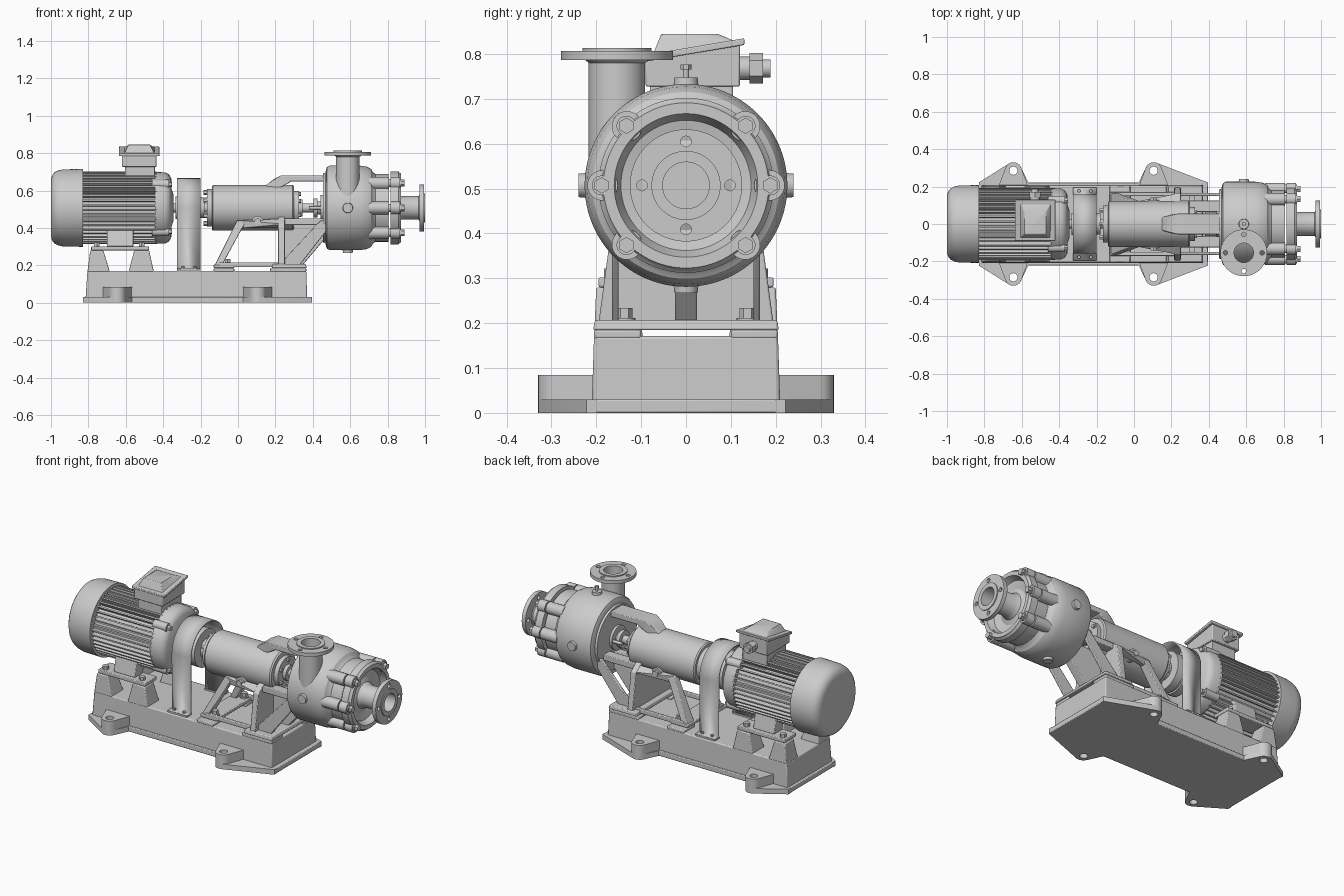
import bpy, bmesh
from math import sin, cos, pi, radians
from mathutils import Vector, Matrix

AX = 0.507  # shaft height
D = {'X': Matrix.Rotation(pi / 2, 4, 'Y'), 'Z': Matrix.Identity(4)}


def new():
    return bmesh.new()


def done(name, bm, bevel=0):
    bmesh.ops.recalc_face_normals(bm, faces=bm.faces)
    me = bpy.data.meshes.new(name)
    bm.to_mesh(me)
    bm.free()
    ob = bpy.data.objects.new(name, me)
    bpy.context.collection.objects.link(ob)
    if bevel:
        m = ob.modifiers.new('bevel', 'BEVEL')
        m.width, m.segments, m.limit_method, m.angle_limit = bevel, 2, 'ANGLE', radians(35)
    return ob


def cyl(bm, p, q, r, n=32, r2=None):
    p, q = Vector(p), Vector(q)
    rot = (q - p).to_track_quat('Z', 'Y').to_matrix().to_4x4()
    bmesh.ops.create_cone(bm, cap_ends=True, segments=n, radius1=r, radius2=r if r2 is None else r2,
                          depth=(q - p).length, matrix=Matrix.Translation((p + q) / 2) @ rot)


def box(bm, x0, x1, y0, y1, z0, z1):
    m = Matrix.Translation(((x0 + x1) / 2, (y0 + y1) / 2, (z0 + z1) / 2))
    bmesh.ops.create_cube(bm, size=1, matrix=m @ Matrix.Diagonal((x1 - x0, y1 - y0, z1 - z0, 1)))


def hull(bm, pts):
    t = bmesh.new()
    for p in pts:
        t.verts.new(p)
    r = bmesh.ops.convex_hull(t, input=t.verts)
    bmesh.ops.delete(t, geom=[v for v in t.verts if not v.link_faces], context='VERTS')
    bmesh.ops.dissolve_limit(t, angle_limit=0.01, verts=t.verts, edges=t.edges)
    me = bpy.data.meshes.new('tmp')
    t.to_mesh(me)
    t.free()
    bm.from_mesh(me)
    bpy.data.meshes.remove(me)


def rect(x0, x1, y0, y1, z):
    return [(x, y, z) for x in (x0, x1) for y in (y0, y1)]


def lathe(bm, prof, axis='X', origin=(0, 0, AX), n=72):
    m = Matrix.Translation(origin) @ D[axis]
    rings = []
    for a, r in prof:
        k = 1 if r == 0 else n
        rings.append([bm.verts.new(m @ Vector((r * cos(2 * pi * i / n), r * sin(2 * pi * i / n), a))) for i in range(k)])
    for A, B in zip(rings, rings[1:]):
        for i in range(n):
            f = [A[i % len(A)], A[(i + 1) % len(A)], B[(i + 1) % len(B)], B[i % len(B)]]
            bm.faces.new(list(dict.fromkeys(f)))


def cut(ob, bm):
    c = done('cutter', bm)
    c.hide_render = True
    m = ob.modifiers.new('holes', 'BOOLEAN')
    m.object, m.operation, m.solver = c, 'DIFFERENCE', 'EXACT'
    bpy.context.view_layer.objects.active = ob
    bpy.ops.object.modifier_apply(modifier=m.name)
    bpy.data.objects.remove(c)


def polar(r, deg, x):
    return Vector((x, r * cos(radians(deg)), AX + r * sin(radians(deg))))


# base plate with four anchor lugs
bm = new()
box(bm, -0.83, 0.395, -0.222, 0.222, 0, 0.03)
done('base_plate', bm, 0.004)
for ex, far, nm in ((-0.645, -0.83, 'motor_end'), (0.105, 0.395, 'pump_end')):
    for s in (-1, 1):
        bm = new()
        arc = [(ex + 0.045 * cos(pi * i / 12), s * (0.285 + 0.045 * sin(pi * i / 12))) for i in range(13)]
        near = ex + (0.09 if far < ex else -0.09)
        hull(bm, [(x, y, z) for x, y in arc + [(near, s * 0.2), (far, s * 0.2), (far, s * 0.222)] for z in (0, 0.03)])
        ear = done('anchor_ear_' + nm, bm)
        bm = new()
        hull(bm, [(x, y, z) for x, y in arc + [(ex - 0.08, s * 0.2), (ex + 0.08, s * 0.2)] for z in (0.005, 0.085)])
        lug = done('anchor_lug_' + nm, bm)
        for o in (ear, lug):
            bm = new()
            cyl(bm, (ex, s * 0.285, -0.1), (ex, s * 0.285, 0.2), 0.022, 24)
            cut(o, bm)

# base body, motor pedestals, pump rails
bm = new()
hull(bm, rect(-0.815, 0.37, -0.21, 0.21, 0.02) + rect(-0.805, 0.365, -0.205, 0.205, 0.171))
done('base_body', bm, 0.006)
bm = new()
for s in (-1, 1):
    for a, b, c, d in ((-0.805, -0.685, -0.79, -0.72), (-0.585, -0.45, -0.555, -0.475)):
        hull(bm, rect(a, b, s * 0.095, s * 0.205, 0.165) + rect(c, d, s * 0.115, s * 0.2, 0.28))
    box(bm, 0.17, 0.365, min(s * 0.1, s * 0.205), max(s * 0.1, s * 0.205), 0.165, 0.185)
    box(bm, -0.13, -0.02, min(s * 0.1, s * 0.205), max(s * 0.1, s * 0.205), 0.165, 0.185)
done('base_pedestals', bm, 0.005)

# motor: fan cover, finned body, end shield
bm = new()
lathe(bm, [(-1, 0), (-1, 0.15), (-0.995, 0.172), (-0.982, 0.19), (-0.962, 0.2), (-0.935, 0.206), (-0.83, 0.208), (-0.83, 0.19), (-0.83, 0)])
done('fan_cover', bm)
bm = new()
lathe(bm, [(-0.84, 0), (-0.84, 0.165), (-0.42, 0.165), (-0.42, 0)])
done('motor_body', bm)
bm = new()
for i in range(44):
    c = Matrix.Translation((-0.635, 0, AX)) @ Matrix.Rotation(2 * pi * (i + 0.5) / 44, 4, 'X') @ Matrix.Translation((0, 0.172, 0))
    bmesh.ops.create_cube(bm, size=1, matrix=c @ Matrix.Diagonal((0.4, 0.044, 0.008, 1)))
done('cooling_fins', bm)
bm = new()
lathe(bm, [(-0.445, 0), (-0.445, 0.192), (-0.39, 0.19), (-0.37, 0.18), (-0.357, 0.16), (-0.355, 0.1), (-0.345, 0.07), (-0.345, 0)])
for a in (45, 135, 225, 315):
    cyl(bm, polar(0.178, a, -0.46), polar(0.178, a, -0.37), 0.025, 20)
    cyl(bm, polar(0.178, a, -0.37), polar(0.178, a, -0.352), 0.014, 6)
done('motor_end_shield', bm)
bm = new()
for s in (-1, 1):
    box(bm, -0.785, -0.475, min(s * .085, s * .195), max(s * .085, s * .195), 0.28, 0.302)
    hull(bm, rect(-0.70, -0.56, s * 0.09, s * 0.17, 0.3) + rect(-0.70, -0.56, s * 0.08, s * 0.15, 0.40))
done('motor_feet', bm, 0.004)
bm = new()
for s in (-1, 1):
    for x in (-0.755, -0.515):
        cyl(bm, (x, s * 0.165, 0.3), (x, s * 0.165, 0.322), 0.018, 6)
done('motor_foot_bolts', bm)

# terminal box with sloped lid and cable gland
bm = new()
box(bm, -0.605, -0.445, -0.08, 0.105, 0.63, 0.74)
hull(bm, rect(-0.62, -0.435, -0.09, 0.12, 0.727) + [(x, y, z) for x in (-0.62, -0.435) for y, z in ((-0.09, 0.785), (0.12, 0.822))])
done('terminal_box', bm, 0.004)
bm = new()
hull(bm, [(x, y, z + h) for x in (-0.637, -0.42) for y, z in ((-0.09, 0.783), (0.13, 0.82)) for h in (0, 0.015)])
hull(bm, [(x, y, z) for x in (-0.61, -0.445) for y, z in ((-0.075, 0.795), (0.11, 0.828))] + rect(-0.585, -0.47, -0.055, 0.07, 0.845))
done('terminal_box_lid', bm, 0.003)
bm = new()
cyl(bm, (-0.53, 0.11, 0.768), (-0.53, 0.145, 0.768), 0.026)
cyl(bm, (-0.53, 0.142, 0.768), (-0.53, 0.172, 0.768), 0.034, 6)
cyl(bm, (-0.53, 0.17, 0.768), (-0.53, 0.188, 0.768), 0.02)
done('cable_gland', bm)

# coupling, shaft and strap guard
bm = new()
cyl(bm, (-0.37, 0, AX), (0.5, 0, AX), 0.024)
done('shaft', bm)
bm = new()
lathe(bm, [(-0.335, 0), (-0.335, 0.06), (-0.315, 0.06), (-0.315, 0.11), (-0.27, 0.11), (-0.27, 0.1), (-0.255, 0.1), (-0.255, 0.11), (-0.21, 0.11), (-0.21, 0.055), (-0.18, 0.055), (-0.18, 0)])
done('coupling', bm)
bm = new()
path = [(0.195, 0.181), (0.155, 0.181)] + [(0.155 * cos(pi * i / 32), AX + 0.155 * sin(pi * i / 32)) for i in range(33)] + [(-0.155, 0.181), (-0.195, 0.181)]
pairs = [[bm.verts.new((x, y, z)) for x in (-0.325, -0.2)] for y, z in path]
for a, b in zip(pairs, pairs[1:]):
    bm.faces.new((a[0], a[1], b[1], b[0]))
g = done('coupling_guard', bm)
m = g.modifiers.new('thick', 'SOLIDIFY')
m.thickness, m.offset = 0.008, 0
bm = new()
for s in (-1, 1):
    box(bm, -0.325, -0.2, min(s * .15, s * .197), max(s * .15, s * .197), 0.168, 0.18)
    for x in (-0.295, -0.23):
        cyl(bm, (x, s * 0.177, 0.18), (x, s * 0.177, 0.193), 0.009, 6)
done('guard_screws', bm)

# bearing housing with covers, bolts and oil plug
bm = new()
lathe(bm, [(-0.165, 0), (-0.165, 0.1), (-0.14, 0.1), (-0.14, 0.116), (-0.133, 0.122), (0.292, 0.122), (0.3, 0.115), (0.3, 0.09), (0.325, 0.09), (0.325, 0.045), (0.345, 0.045), (0.345, 0)])
for i in range(6):
    cyl(bm, polar(0.083, 60 * i + 30, -0.185), polar(0.083, 60 * i + 30, -0.16), 0.013, 6)
    cyl(bm, polar(0.075, 60 * i + 30, 0.32), polar(0.075, 60 * i + 30, 0.338), 0.011, 6)
done('bearing_housing', bm)
bm = new()
for s in (-1, 1):
    cyl(bm, (0.105, s * 0.08, 0.435), (0.105, s * 0.128, 0.435), 0.03, 24)
    cyl(bm, (0.105, s * 0.12, 0.435), (0.105, s * 0.142, 0.435), 0.018, 6)
done('oil_plugs', bm)

# pump support: feet, sloped legs, cross wall, central rib
bm = new()
box(bm, -0.13, -0.02, -0.17, 0.17, 0.185, 0.205)
hull(bm, rect(0.18, 0.368, -0.207, 0.207, 0.185) + rect(0.185, 0.362, -0.203, 0.203, 0.207))
hull(bm, rect(0.215, 0.25, -0.195, 0.195, 0.2) + rect(0.215, 0.25, -0.165, 0.165, 0.42) + rect(0.215, 0.25, -0.11, 0.11, 0.46))
hull(bm, [(x, y, z) for y in (-0.025, 0.025) for x, z in ((0.23, 0.2), (0.345, 0.2), (0.46, 0.36), (0.48, 0.36), (0.48, 0.43), (0.23, 0.43))])
for s in (-1, 1):
    hull(bm, rect(-0.125, -0.085, s * 0.10, s * 0.165, 0.2) + rect(-0.005, 0.045, s * 0.08, s * 0.118, 0.44))
    hull(bm, rect(-0.1, 0.23, s * 0.15, s * 0.17, 0.19) + rect(-0.1, 0.23, s * 0.15, s * 0.17, 0.215))
    hull(bm, [(x, s * y, z) for x, y, z in ((0.0, 0.1, 0.44), (0.0, 0.118, 0.44), (0.03, 0.1, 0.4), (0.03, 0.118, 0.4), (0.24, 0.12, 0.45), (0.24, 0.165, 0.42), (0.24, 0.12, 0.40))])
    hull(bm, [(x, s * y, z) for y in (0.065, 0.125) for x, z in ((0.23, 0.415), (0.23, 0.45), (0.48, 0.415), (0.48, 0.45))])
    hull(bm, [(x, s * y, z) for y in (0.15, 0.165) for x, z in ((0.24, 0.2), (0.33, 0.2), (0.47, 0.38), (0.47, 0.44), (0.44, 0.44), (0.24, 0.225))])
hull(bm, [(x, s * y, z) for s in (-1, 1) for x, y, z in ((0.13, 0.03, 0.6), (0.15, 0.03, 0.628), (0.19, 0.045, 0.66), (0.23, 0.055, 0.68), (0.28, 0.055, 0.68), (0.28, 0.055, 0.645), (0.2, 0.05, 0.6))])
box(bm, 0.25, 0.48, -0.055, 0.055, 0.648, 0.68)
done('pump_support', bm, 0.004)
bm = new()
for s in (-1, 1):
    for x, y in ((-0.055, 0.137), (0.31, 0.137)):
        cyl(bm, (x, s * y, 0.2), (x, s * y, 0.212), 0.024, 24)
        cyl(bm, (x, s * y, 0.21), (x, s * y, 0.234), 0.018, 6)
done('support_bolts', bm)

# shaft seal
bm = new()
lathe(bm, [(0.405, 0), (0.405, 0.05), (0.425, 0.05), (0.425, 0.035), (0.44, 0.035), (0.44, 0.07), (0.48, 0.07), (0.48, 0)])
for s in (-1, 1):
    cyl(bm, (0.38, s * 0.055, AX), (0.46, s * 0.055, AX), 0.009, 12)
done('shaft_seal', bm)

# pump casing
bm = new()
lathe(bm, [(0.455, 0), (0.455, 0.185), (0.468, 0.187), (0.47, 0.205), (0.476, 0.218), (0.49, 0.226), (0.65, 0.226), (0.69, 0.22), (0.712, 0.208), (0.722, 0.19), (0.735, 0.181), (0.805, 0.181), (0.805, 0)], n=96)
done('pump_casing', bm)
bolts = (0, 45, 135, 180, 225, 315)
bm = new()
for a in bolts:
    cyl(bm, polar(0.186, a, 0.70), polar(0.186, a, 0.808), 0.034, 24)
    cyl(bm, polar(0.186, a, 0.815), polar(0.186, a, 0.865), 0.034, 24)
    cyl(bm, polar(0.188, a, 0.80), polar(0.188, a, 0.872), 0.022, 24)
    cyl(bm, polar(0.188, a, 0.87), polar(0.188, a, 0.89), 0.018, 6)
done('casing_bolts', bm)
# suction cover with recess, neck and flange
bm = new()
lathe(bm, [(0.815, 0), (0.815, 0.195), (0.858, 0.195), (0.866, 0.186), (0.872, 0.184), (0.872, 0.16), (0.835, 0.145), (0.825, 0.1), (0.835, 0.075), (0.86, 0.063), (0.965, 0.063), (0.97, 0.07), (0.97, 0.125), (0.994, 0.125), (0.994, 0.077), (1, 0.077), (1, 0.052), (0.84, 0.052), (0.84, 0)], n=96)
cover = done('suction_cover', bm)
bm = new()
for a in (0, 90, 180, 270):
    cyl(bm, polar(0.098, a, 0.95), polar(0.098, a, 1.1), 0.012, 20)
cut(cover, bm)
# discharge pipe and flange
o = (0.587, -0.154, 0)
bm = new()
lathe(bm, [(0.48, 0), (0.48, 0.063), (0.78, 0.063), (0.786, 0.07), (0.786, 0.125), (0.807, 0.125), (0.807, 0.077), (0.813, 0.077), (0.813, 0.052), (0.6, 0.052), (0.6, 0)], 'Z', o)
pipe = done('discharge_pipe', bm)
bm = new()
for i in range(4):
    x, y = o[0] + 0.098 * cos(i * pi / 2), o[1] + 0.098 * sin(i * pi / 2)
    cyl(bm, (x, y, 0.75), (x, y, 0.9), 0.012, 20)
cut(pipe, bm)
# side, top and bottom plugs
bm = new()
for dy, dz in ((1, 0), (-1, 0), (0, 1), (0, -1)):
    d, c = Vector((0, dy, dz)), Vector((0.587, 0, AX))
    cyl(bm, c + d * 0.2, c + d * 0.24, 0.03, 32, 0.026)
cyl(bm, (0.587, 0, 0.74), (0.587, 0, 0.765), 0.007, 16)
cyl(bm, (0.587, 0, 0.765), (0.587, 0, 0.777), 0.012, 6)
done('casing_plugs', bm)

bpy.ops.object.select_all(action='SELECT')
bpy.context.view_layer.objects.active = bpy.data.objects['base_body']
bpy.ops.object.shade_smooth_by_angle(angle=radians(32))
